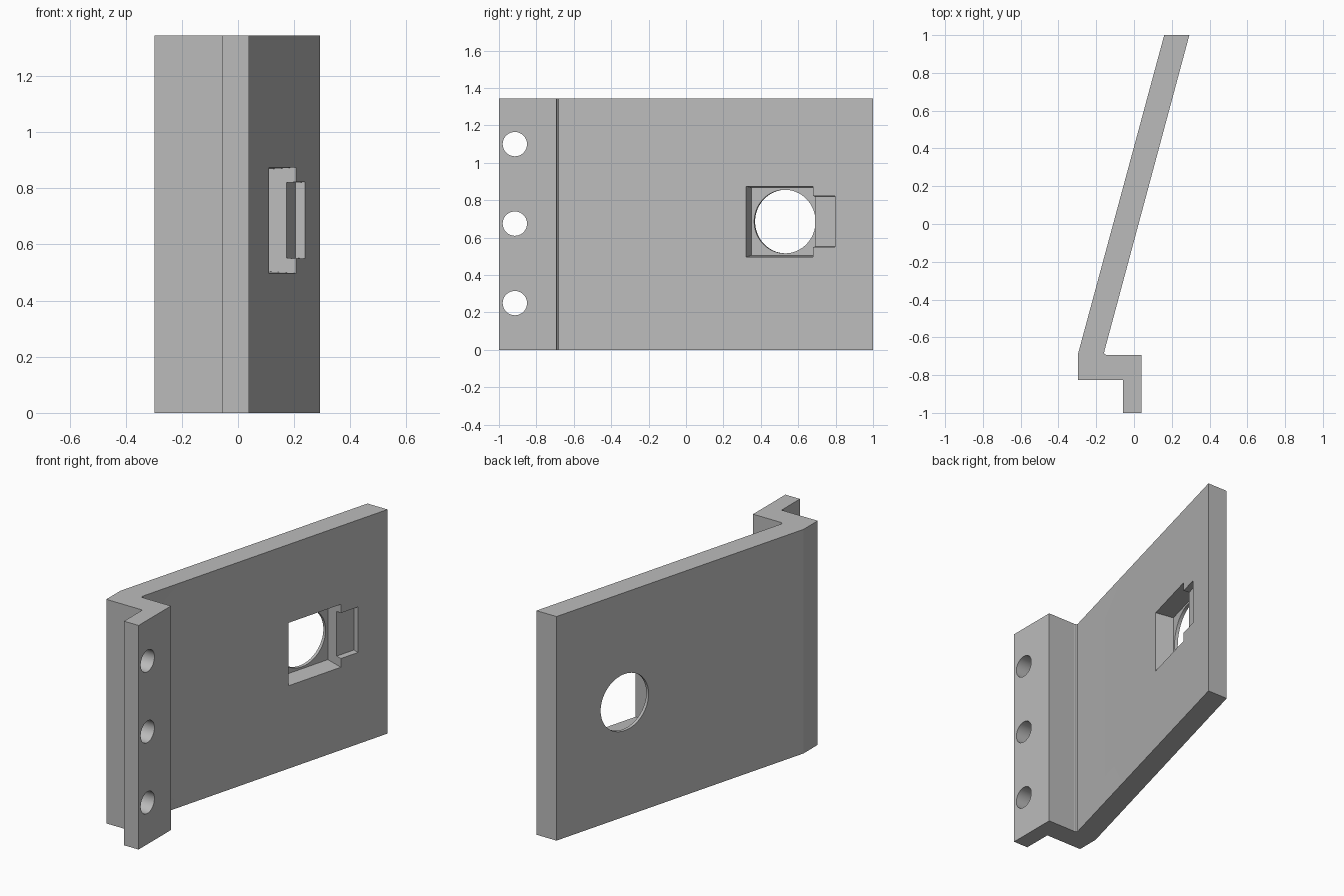
import bpy, bmesh
from mathutils import Matrix, Vector

cube = bpy.data.objects.get("Cube")
if cube:
    bpy.data.objects.remove(cube)

HEIGHT = 1.345

grey = bpy.data.materials.new("plain grey")
grey.use_nodes = True
color = (0.5, 0.5, 0.5, 1)
grey.diffuse_color = color
grey.node_tree.nodes["Principled BSDF"].inputs["Base Color"].default_value = color


def add_object(name, bm, matrix=Matrix()):
    bmesh.ops.recalc_face_normals(bm, faces=bm.faces)
    mesh = bpy.data.meshes.new(name)
    bm.to_mesh(mesh)
    bm.free()
    mesh.materials.append(grey)
    obj = bpy.data.objects.new(name, mesh)
    obj.matrix_world = matrix
    bpy.context.collection.objects.link(obj)
    return obj


def cut(target, cutter):
    cutter.hide_render = True
    cutter.hide_set(True)
    cutter.display_type = 'WIRE'
    mod = target.modifiers.new(cutter.name, 'BOOLEAN')
    mod.operation = 'DIFFERENCE'
    mod.solver = 'EXACT'
    mod.object = cutter


def box_cutter(name, s0, s1, z0, z1, depth, draft, matrix):
    """Box sunk below the local face, its floor narrowed by the draft."""
    bm = bmesh.new()
    bmesh.ops.create_cube(bm, size=1)
    for v in bm.verts:
        deep = v.co.z < 0
        inset = draft if deep else 0
        v.co = Vector((s0 if v.co.x < 0 else s1,
                       z0 + inset if v.co.y < 0 else z1 - inset,
                       -depth if deep else 0.02))
    return add_object(name, bm, matrix)


def round_cutter(name, radius, length, matrix):
    bm = bmesh.new()
    bmesh.ops.create_cone(bm, cap_ends=True, segments=64, radius1=radius,
                          radius2=radius, depth=length)
    return add_object(name, bm, matrix)


# Stepped flange and slanted plate, extruded from the plan outline
outline = [(-0.297, -0.825), (-0.057, -0.825), (-0.057, -1), (0.04, -1),
           (0.04, -0.693), (-0.147, -0.693), (-0.155, -0.69), (-0.159, -0.683),
           (-0.156, -0.67), (0.293, 1), (0.16, 1), (-0.297, -0.69)]
bm = bmesh.new()
face = bm.faces.new([bm.verts.new((x, y, 0)) for x, y in outline])
top = bmesh.ops.extrude_face_region(bm, geom=[face])
bmesh.ops.translate(bm, vec=(0, 0, HEIGHT),
                    verts=[g for g in top["geom"] if isinstance(g, bmesh.types.BMVert)])
plate = add_object("bent_plate", bm)

# Local frame on the slanted face: along the slope, up, outward
along = Vector((0.449, 1.67, 0)).normalized()
up = Vector((0, 0, 1))
out = along.cross(up)
frame = Matrix((along, up, out)).transposed().to_4x4()
frame.translation = (0.159, 0.5, 0.686)

# Square pocket, shallow side recess and round opening
cut(plate, box_cutter("pocket_cutter", -0.186, 0.186, -0.19, 0.19, 0.11, 0.008, frame))
cut(plate, box_cutter("recess_cutter", 0.15, 0.308, -0.138, 0.138, 0.035, 0.004, frame))
cut(plate, round_cutter("opening_cutter", 0.17, 0.5, frame))

# Three mounting holes through the flange
sideways = Matrix.Rotation(1.5707963, 4, 'Y')
for i, z in enumerate((0.25, 0.675, 1.1)):
    place = Matrix.Translation((0, -0.915, z)) @ sideways
    cut(plate, round_cutter(f"mounting_hole_cutter_{i + 1}", 0.065, 0.3, place))

# Apply the cuts and smooth only the round walls
bpy.context.view_layer.update()
graph = bpy.context.evaluated_depsgraph_get()
result = bpy.data.meshes.new_from_object(plate.evaluated_get(graph))
plate.modifiers.clear()
plate.data = result
for obj in [o for o in bpy.data.objects if "_cutter" in o.name]:
    bpy.data.objects.remove(obj)
bpy.ops.object.select_all(action='DESELECT')
plate.select_set(True)
bpy.context.view_layer.objects.active = plate
bpy.ops.object.shade_smooth_by_angle(angle=0.2)
